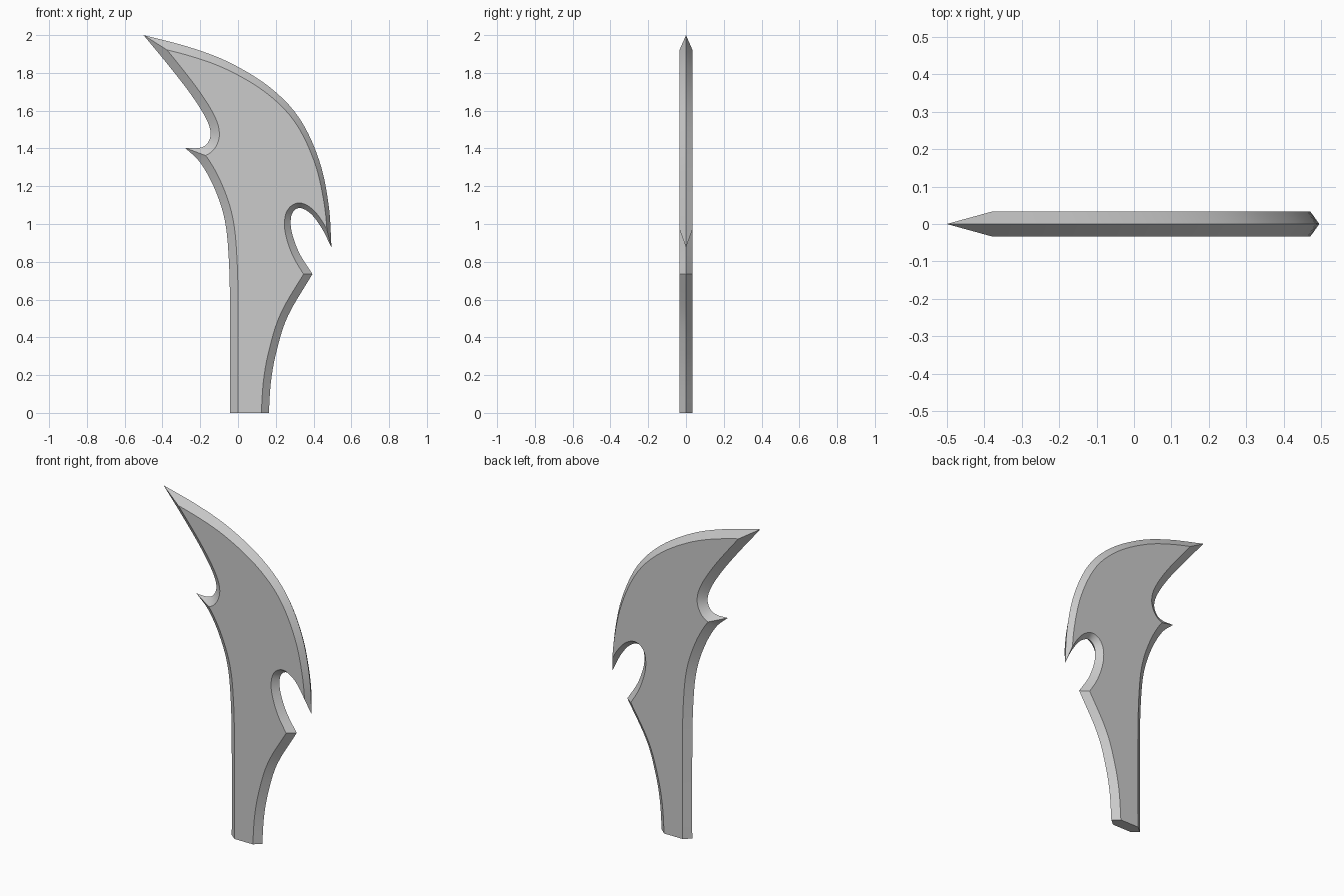
import bpy, bmesh, math
from mathutils import Vector
from mathutils.geometry import intersect_line_line_2d

cube = bpy.data.objects.get("Cube")
if cube:
    bpy.data.objects.remove(cube)

HALF = 0.034   # half thickness of the blade
STEPS = 5      # samples between two profile points

# Outline edges between sharp corners: points (x, z) and bevel width at start and end
belly = [(.163, 0), (.175, .17), (.205, .33), (.265, .515), (.394, .735)]
hook = [(.394, .735), (.325, .845), (.285, .955), (.28, 1.03), (.298, 1.072),
        (.335, 1.084), (.39, 1.05), (.445, .975), (.495, .875)]
cutting_edge = [(.495, .875), (.48, 1.1), (.43, 1.336), (.325, 1.56), (.167, 1.725),
                (-.045, 1.855), (-.257, 1.936), (-.5, 2)]
back = [(-.5, 2), (-.36, 1.83), (-.245, 1.68), (-.17, 1.56), (-.145, 1.48),
        (-.165, 1.423), (-.21, 1.402), (-.28, 1.403)]
spine = [(-.28, 1.403), (-.2, 1.325), (-.125, 1.19), (-.07, 1.02), (-.048, .8),
         (-.042, .5), (-.042, 0)]
base = [(-.042, 0), (.163, 0)]
edges = [(belly, .04, .04), (hook, .04, .018), (cutting_edge, .018, .048),
         (back, .045, .048), (spine, .046, .042), (base, 0, 0)]


def spline(points):
    """Smooth curve through the points."""
    p = [Vector(q) for q in points]
    p = [2 * p[0] - p[1]] + p + [2 * p[-1] - p[-2]]
    out = []
    for a, b, c, d in zip(p, p[1:], p[2:], p[3:]):
        for i in range(STEPS):
            t = i / STEPS
            out.append(b + (c - a) * t / 2 + (2 * a - 5 * b + 4 * c - d) * t * t / 2
                       + (3 * b - a - 3 * c + d) * t ** 3 / 2)
    return out + [p[-2]]


def offset(curve, w0, w1):
    """Curve moved into the blade by a width that changes along it."""
    out = []
    last = len(curve) - 1
    for i, p in enumerate(curve):
        d = (curve[min(i + 1, last)] - curve[max(i - 1, 0)]).normalized()
        out.append(p + Vector((-d.y, d.x)) * (w0 + (w1 - w0) * i / last))
    return out


def meeting(first, second):
    """Where the end of one inner curve crosses the start of the next."""
    a = first + [2 * first[-1] - first[-2]]
    b = [2 * second[0] - second[1]] + second
    for i in range(len(a) - 2, -1, -1):
        for j in range(len(b) - 1):
            hit = intersect_line_line_2d(a[i], a[i + 1], b[j], b[j + 1])
            if hit:
                return i, j - 1, hit
    return len(first) - 1, 0, (first[-1] + second[0]) / 2


outer = [spline(e[0]) for e in edges]
inner = [offset(c, e[1], e[2]) for c, e in zip(outer, edges)]
count = len(edges)
joints = [meeting(inner[k], inner[(k + 1) % count]) for k in range(count)]

# Trim the inner curves to their shared corners
rim, face = [], []
for k in range(count):
    _, start, corner_a = joints[k - 1]
    end, _, corner_b = joints[k]
    for i in range(len(outer[k]) - 1):
        rim.append(outer[k][i])
        if i <= start or i == 0:
            face.append(corner_a)
        elif i > end:
            face.append(corner_b)
        else:
            face.append(inner[k][i])

# Blade: sharp rim in the middle plane, bevelled to two flat sides
bm = bmesh.new()
edge_ring = [bm.verts.new((p.x, 0, p.y)) for p in rim]
n = len(rim)
for side in (-1, 1):
    ring = []
    for p in face:
        same = ring and (ring[-1].co.xz - p).length < 1e-5
        ring.append(ring[-1] if same else bm.verts.new((p.x, side * HALF, p.y)))
    if (ring[-1].co - ring[0].co).length < 1e-5:
        old = ring[-1]
        ring = [ring[0] if v is old else v for v in ring]
        bm.verts.remove(old)
    for i in range(n):
        j = (i + 1) % n
        quad = list(dict.fromkeys((edge_ring[i], edge_ring[j], ring[j], ring[i])))
        bm.faces.new(quad)
    bm.faces.new(list(dict.fromkeys(ring)))
bmesh.ops.recalc_face_normals(bm, faces=bm.faces)
mesh = bpy.data.meshes.new("blade")
bm.to_mesh(mesh)
bm.free()
blade = bpy.data.objects.new("blade", mesh)
bpy.context.collection.objects.link(blade)

# Plain grey metal
grey = bpy.data.materials.new("grey_metal")
grey.use_nodes = True
colour = (.6, .6, .6, 1)
grey.diffuse_color = colour
grey.node_tree.nodes["Principled BSDF"].inputs["Base Color"].default_value = colour
mesh.materials.append(grey)

bpy.ops.object.select_all(action='DESELECT')
blade.select_set(True)
bpy.context.view_layer.objects.active = blade
bpy.ops.object.shade_smooth_by_angle(angle=math.radians(30))
